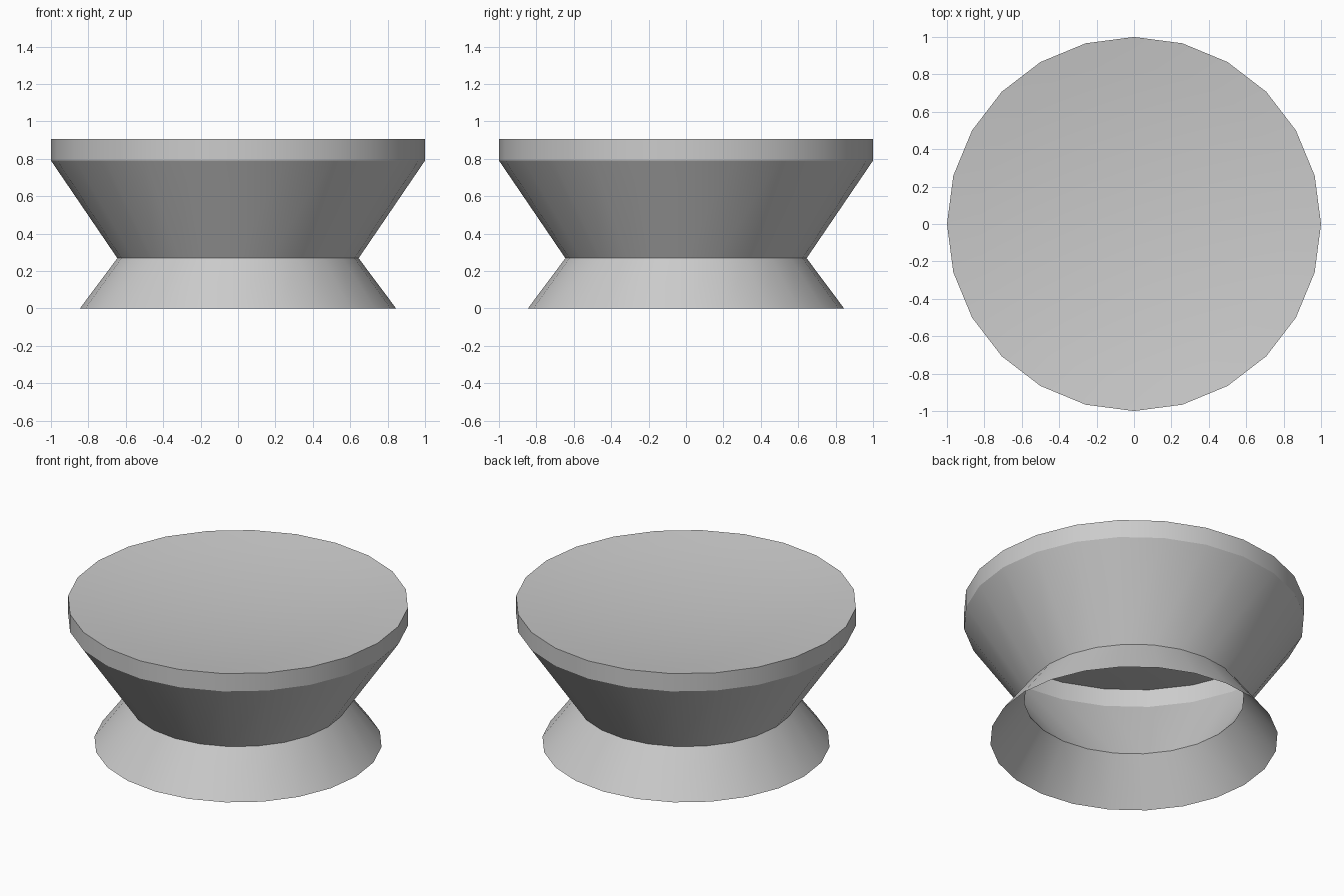
import bpy
import bmesh
import math

cube = bpy.data.objects.get("Cube")
if cube:
    bpy.data.objects.remove(cube, do_unlink=True)

SIDES = 24
WAIST = (0.645, 0.268)
TOP = 0.905
DISH_DEPTH = 0.07
DISH_RINGS = 6

grey = bpy.data.materials.new("light_grey")
grey.use_nodes = True
colour = (0.6, 0.6, 0.6, 1.0)
grey.diffuse_color = colour
grey.node_tree.nodes["Principled BSDF"].inputs["Base Color"].default_value = colour


def turned_shell(name, profile):
    """Thin shell of revolution from (radius, height) points; radius 0 closes it."""
    bm = bmesh.new()
    rings = []
    for radius, height in profile:
        angles = [2 * math.pi * i / SIDES for i in range(SIDES)]
        rings.append([bm.verts.new((radius * math.cos(a), radius * math.sin(a), height))
                      for a in angles])
    for low, high in zip(rings, rings[1:]):
        for i in range(SIDES):
            j = (i + 1) % SIDES
            bm.faces.new((low[i], low[j], high[j], high[i]))
    # Merge the points on the axis into one
    bmesh.ops.remove_doubles(bm, verts=bm.verts[:], dist=0.0001)
    mesh = bpy.data.meshes.new(name)
    bm.to_mesh(mesh)
    bm.free()
    mesh.materials.append(grey)
    obj = bpy.data.objects.new(name, mesh)
    bpy.context.collection.objects.link(obj)
    bpy.ops.object.select_all(action="DESELECT")
    obj.select_set(True)
    bpy.context.view_layer.objects.active = obj
    bpy.ops.object.shade_smooth_by_angle(angle=math.radians(30))


# Flared foot, open underneath
turned_shell("flared_base", [(0.845, 0), WAIST])

# Hollow bowl with upright rim, open at the waist
turned_shell("bowl", [WAIST, (1, 0.79), (1, TOP)])

# Shallow dished seat across the rim
radii = [1 - i / DISH_RINGS for i in range(DISH_RINGS + 1)]
turned_shell("dished_seat", [(r, TOP - DISH_DEPTH * (1 - r * r)) for r in radii])
